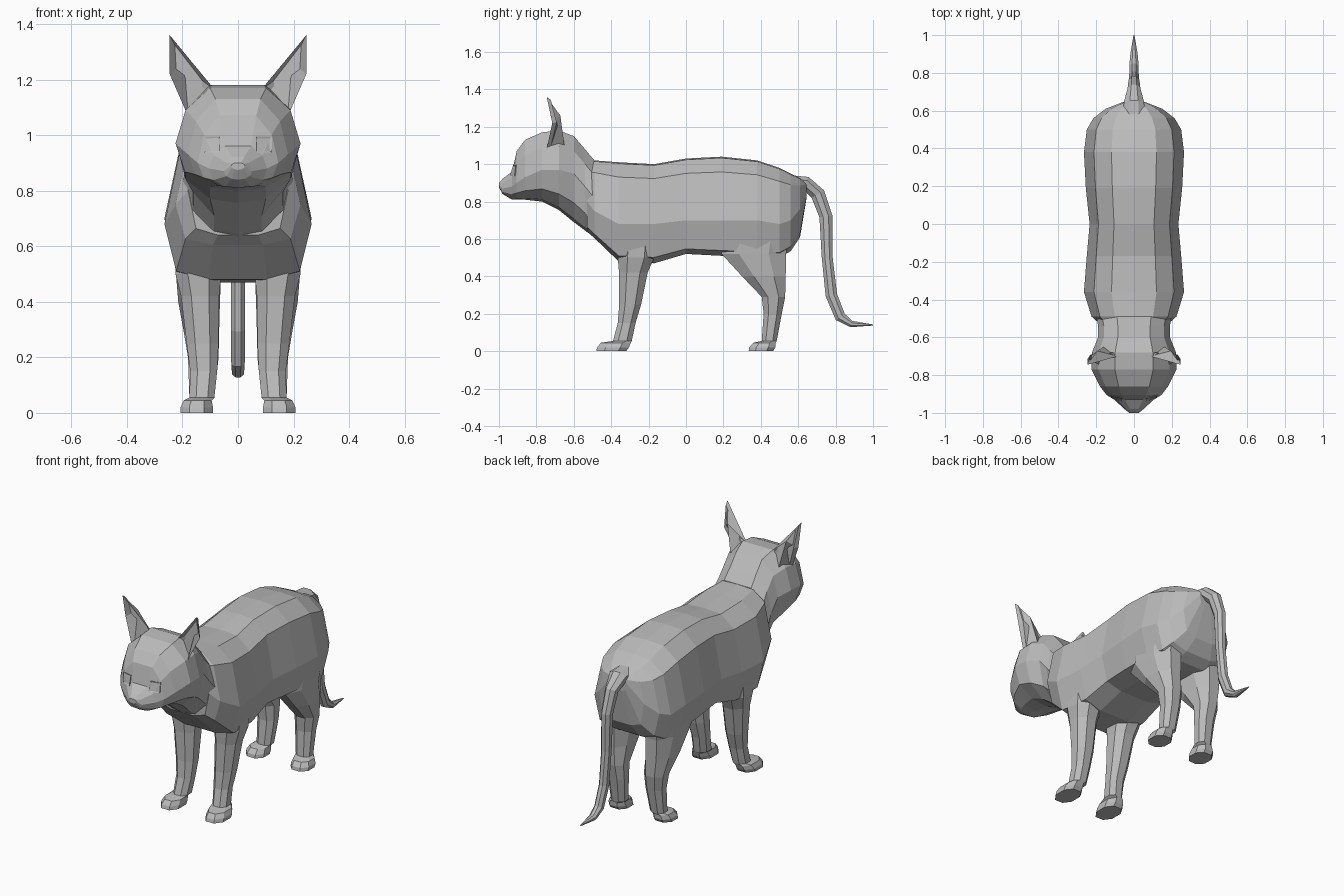
import bpy, bmesh, math
from mathutils import Vector
from mathutils.bvhtree import BVHTree

if "Cube" in bpy.data.objects:
    bpy.data.objects.remove(bpy.data.objects["Cube"])

grey = bpy.data.materials.new("fur grey")
grey.diffuse_color = (0.5, 0.5, 0.5, 1)
grey.use_nodes = True
grey.node_tree.nodes["Principled BSDF"].inputs["Base Color"].default_value = grey.diffuse_color


def finish(name, bm, mirror=False):
    bmesh.ops.recalc_face_normals(bm, faces=bm.faces)
    me = bpy.data.meshes.new(name)
    bm.to_mesh(me)
    bm.free()
    me.materials.append(grey)
    ob = bpy.data.objects.new(name, me)
    bpy.context.collection.objects.link(ob)
    if mirror:
        ob.modifiers.new("Mirror", 'MIRROR').use_axis[0] = True
    return ob


def loft(name, rings, mirror=False):
    """Skin a list of closed point rings and cap both ends."""
    bm = bmesh.new()
    rows = [[bm.verts.new(p) for p in ring] for ring in rings]
    n = len(rows[0])
    for a, b in zip(rows, rows[1:]):
        for i in range(n):
            j = (i + 1) % n
            bm.faces.new((a[i], a[j], b[j], b[i]))
    bm.faces.new(rows[0])
    bm.faces.new(rows[-1])
    return finish(name, bm, mirror)


def body_ring(shape, y, top, bottom, w, mid):
    """Upright symmetric cross-section; shape is half outline, top to bottom."""
    half = [(fx * w, mid + fz * ((top - mid) if fz > 0 else (mid - bottom)))
            for fx, fz in shape]
    pts = half + [(-x, z) for x, z in reversed(half[1:-1])]
    return [(x, y, z) for x, z in pts]


def leg_ring(z, y0, y1, x0, x1, c=0.27):
    """Level rectangle with cut corners."""
    cx, cy = c * (x1 - x0), c * (y1 - y0)
    return [(x0 + cx, y0, z), (x1 - cx, y0, z), (x1, y0 + cy, z), (x1, y1 - cy, z),
            (x1 - cx, y1, z), (x0 + cx, y1, z), (x0, y1 - cy, z), (x0, y0 + cy, z)]


# Torso: y, top, bottom, half width, height of widest point
torso_shape = [(0, 1), (.45, .98), (.8, .76), (1, 0), (.84, -.85), (.4, -1), (0, -1)]
torso = [(-.53, 1.01, .64, .18, .80), (-.49, 1.02, .605, .225, .75),
         (-.36, 1.01, .48, .265, .68), (-.17, 1.0, .47, .25, .68),
         (0, 1.03, .52, .235, .70), (.19, 1.04, .51, .255, .70),
         (.38, 1.02, .50, .265, .70), (.50, .98, .50, .25, .68),
         (.56, .95, .535, .215, .70), (.61, .925, .61, .15, .76),
         (.645, .90, .82, .06, .87)]
loft("torso", [body_ring(torso_shape, *r) for r in torso])

# Head and neck
head_shape = [(0, 1), (.45, 1), (.84, .6), (1, 0), (.85, -.6), (.45, -.93), (0, -1)]
head = [(-1.0, .90, .875, .025, .89), (-.98, .922, .84, .05, .87),
        (-.93, .96, .81, .105, .88), (-.905, 1.07, .81, .145, .90),
        (-.86, 1.13, .81, .18, .93), (-.77, 1.17, .80, .225, .97),
        (-.68, 1.18, .755, .222, .97), (-.60, 1.15, .69, .19, .95),
        (-.54, 1.08, .645, .19, .88), (-.49, 1.02, .61, .20, .82)]
head_ob = loft("head", [body_ring(head_shape, *r) for r in head])

# Eyes: small recessed square frames laid on the face
tree = BVHTree.FromPolygons([v.co for v in head_ob.data.vertices],
                            [p.vertices for p in head_ob.data.polygons])
bm = bmesh.new()
front, back = [], []
for x, z in ((.064, .937), (.122, .937), (.122, .995), (.064, .995)):
    hit = tree.ray_cast(Vector((x, -2, z)), Vector((0, 1, 0)))[0]
    front.append(bm.verts.new(hit + Vector((0, -.004, 0))))
    back.append(bm.verts.new(hit + Vector((0, .005, 0))))
face = bm.faces.new(front)
bm.faces.new(back[::-1])
for i in range(4):
    j = (i + 1) % 4
    bm.faces.new((front[j], front[i], back[i], back[j]))
bmesh.ops.recalc_face_normals(bm, faces=bm.faces)
bmesh.ops.inset_individual(bm, faces=[face], thickness=.009, depth=-.003)
finish("eyes", bm, True)

# Ears: hollow front, ridged back
bm = bmesh.new()
inner, tip, side, outer, back, ridge = [bm.verts.new(p) for p in (
    (.085, -.70, 1.165), (.246, -.745, 1.36), (.246, -.715, 1.22),
    (.185, -.745, 1.08), (.16, -.65, 1.10), (.195, -.672, 1.26))]
cup = bm.faces.new((inner, outer, side, tip))
for f in ((inner, tip, ridge), (inner, ridge, back), (ridge, tip, side),
          (ridge, side, outer, back), (inner, back, outer)):
    bm.faces.new(f)
bmesh.ops.recalc_face_normals(bm, faces=bm.faces)
bmesh.ops.inset_individual(bm, faces=[cup], thickness=.018, depth=-.022)
finish("ears", bm, True)

# Legs: height, back-to-front range, inner and outer side
front_leg = [(.62, -.36, -.16, .06, .23), (.50, -.365, -.17, .06, .225),
             (.42, -.358, -.205, .068, .205), (.25, -.357, -.24, .07, .185),
             (.15, -.365, -.27, .075, .172), (.055, -.39, -.29, .085, .175),
             (.045, -.455, -.295, .095, .195), (.02, -.475, -.305, .09, .207),
             (0, -.48, -.32, .09, .207)]
hind_leg = [(.66, .20, .56, .06, .235), (.52, .19, .535, .06, .225),
            (.40, .30, .533, .065, .215), (.29, .405, .53, .068, .195),
            (.20, .415, .512, .07, .18), (.055, .405, .485, .085, .175),
            (.045, .36, .48, .095, .195), (.02, .338, .478, .09, .207),
            (0, .335, .465, .09, .207)]
loft("front_legs", [leg_ring(*r) for r in front_leg], True)
loft("hind_legs", [leg_ring(*r) for r in hind_leg], True)

# Tail: y, z, half thickness, half width along a hanging path
tail = [(.58, .90, .04, .06), (.64, .90, .036, .055), (.705, .84, .04, .035),
        (.748, .72, .036, .03), (.755, .50, .03, .027), (.777, .30, .032, .026),
        (.825, .183, .03, .025), (.885, .145, .018, .022), (1.0, .14, .003, .003)]
rings = []
for i, (y, z, r, w) in enumerate(tail):
    a, b = tail[max(i - 1, 0)], tail[min(i + 1, len(tail) - 1)]
    d = Vector((b[0] - a[0], b[1] - a[1])).normalized()
    angles = [math.tau * (k + .5) / 8 for k in range(8)]
    rings.append([(w * 1.05 * math.cos(t), y - d.y * r * 1.05 * math.sin(t),
                   z + d.x * r * 1.05 * math.sin(t)) for t in angles])
loft("tail", rings)
